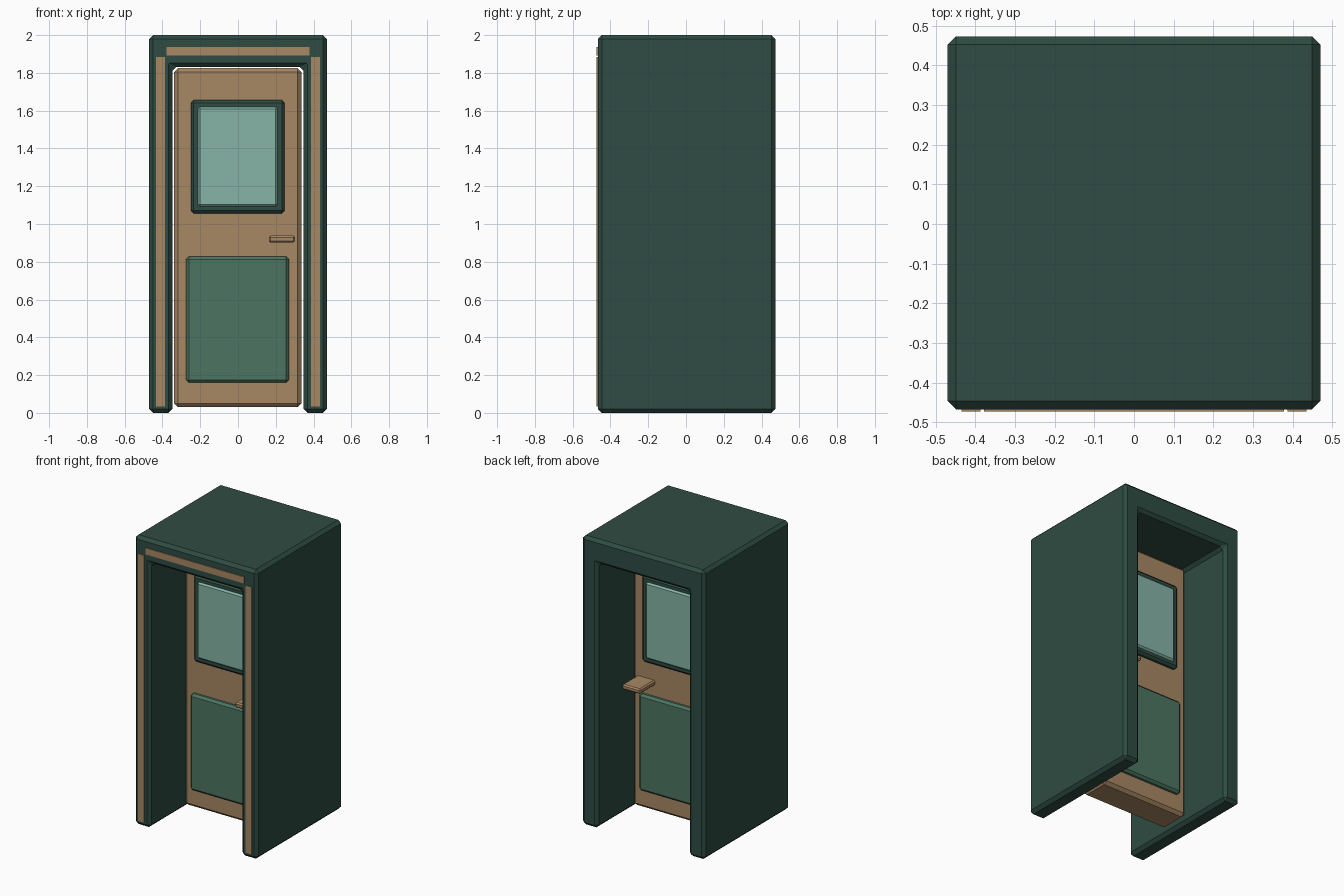
import bpy, bmesh

default = bpy.data.objects.get("Cube")
if default:
    bpy.data.objects.remove(default, do_unlink=True)


def material(name, color):
    mat = bpy.data.materials.new(name)
    mat.use_nodes = True
    rgba = (*color, 1.0)
    mat.diffuse_color = rgba
    mat.node_tree.nodes["Principled BSDF"].inputs["Base Color"].default_value = rgba
    return mat


dark_green = material("dark green", (0.028, 0.072, 0.056))
mid_green = material("mid green", (0.072, 0.178, 0.122))
tan = material("tan", (0.39, 0.246, 0.127))
pale_glass = material("pale glass", (0.238, 0.456, 0.381))


def prism(name, outline, y_front, y_back, chamfer, mat):
    """Extrude an (x, z) outline along y and chamfer every edge."""
    bm = bmesh.new()
    face = bm.faces.new([bm.verts.new((x, y_front, z)) for x, z in outline])
    result = bmesh.ops.extrude_face_region(bm, geom=[face])
    for v in result["geom"]:
        if isinstance(v, bmesh.types.BMVert):
            v.co.y = y_back
    bmesh.ops.recalc_face_normals(bm, faces=bm.faces[:])
    if chamfer:
        bmesh.ops.bevel(bm, geom=bm.edges[:], offset=chamfer, segments=1,
                        profile=0.5, affect='EDGES')
        bmesh.ops.recalc_face_normals(bm, faces=bm.faces[:])
    mesh = bpy.data.meshes.new(name)
    bm.to_mesh(mesh)
    bm.free()
    mesh.materials.append(mat)
    obj = bpy.data.objects.new(name, mesh)
    bpy.context.collection.objects.link(obj)
    return obj


def block(name, x0, x1, z0, z1, y_front, y_back, chamfer, mat):
    outline = [(x0, z0), (x1, z0), (x1, z1), (x0, z1)]
    return prism(name, outline, y_front, y_back, chamfer, mat)


# Deep door frame: two walls and a lintel, open at the bottom
W, INNER, TOP = 0.47, 0.348, 1.832
prism("door_frame",
      [(-W, 0), (-INNER, 0), (-INNER, TOP), (INNER, TOP),
       (INNER, 0), (W, 0), (W, 2), (-W, 2)],
      -0.467, 0.473, 0.021, dark_green)

# Thin trim strips on the front of the frame
for side, sign in (("left", 1), ("right", -1)):
    x0, x1 = sorted((sign * 0.387, sign * 0.435))
    block(side + "_trim", x0, x1, 0.035, 1.883, -0.473, -0.464, 0, tan)
block("top_trim", -0.378, 0.378, 1.893, 1.938, -0.473, -0.464, 0, tan)

# Door leaf with parts that show on both faces
block("door", -0.338, 0.335, 0.03, 1.825, -0.105, 0.105, 0.02, tan)
block("lower_panel", -0.275, 0.27, 0.16, 0.828, -0.135, 0.135, 0.015, mid_green)
block("window_frame", -0.25, 0.247, 1.056, 1.656, -0.135, 0.135, 0.015, dark_green)
block("window_glass", -0.215, 0.212, 1.09, 1.622, -0.146, 0.146, 0.013, pale_glass)

# Handle plate passing through the door
block("door_handle", 0.163, 0.302, 0.902, 0.938, -0.27, 0.27, 0.009, tan)
